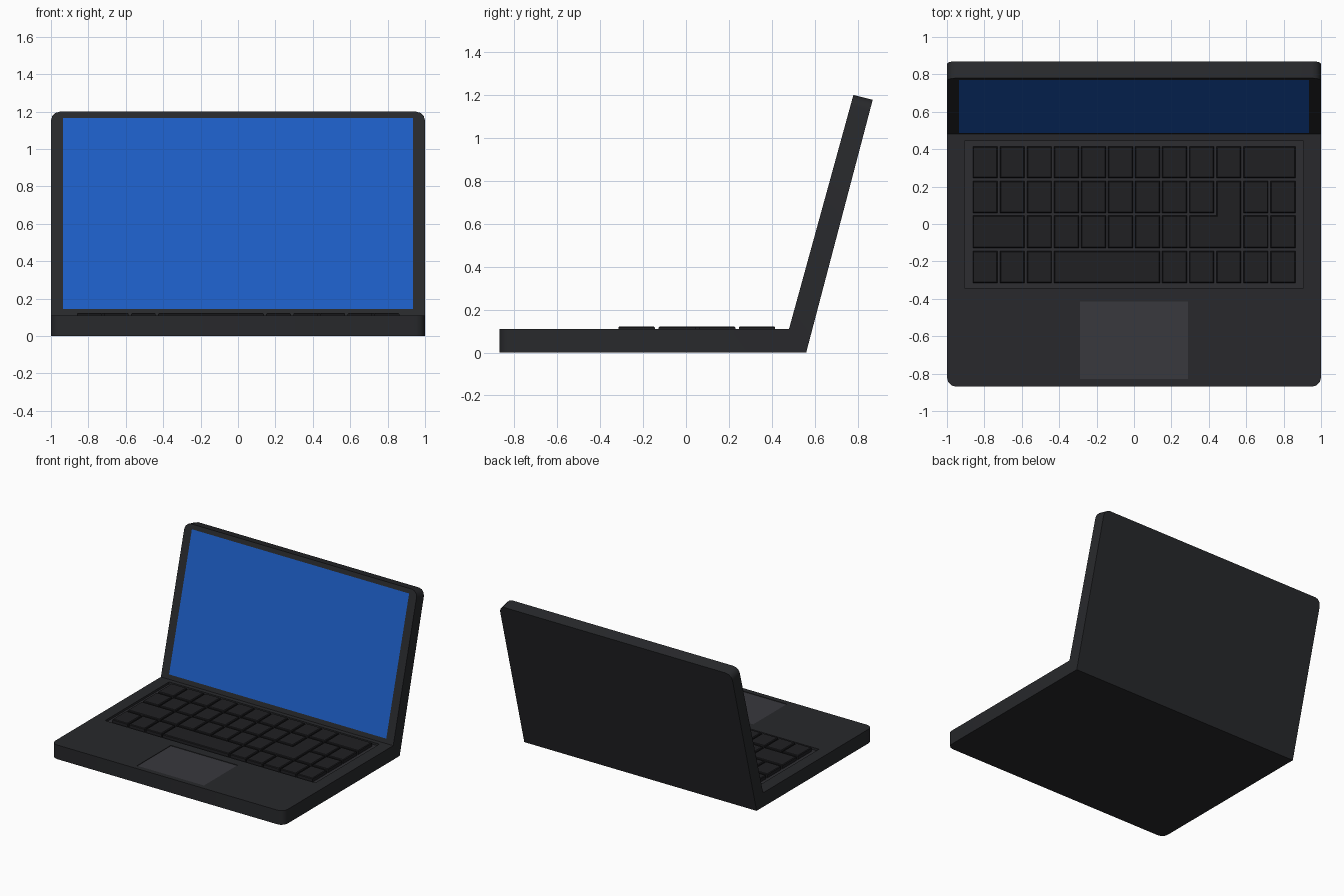
import bpy, bmesh, math
from mathutils import Vector

if "Cube" in bpy.data.objects:
    bpy.data.objects.remove(bpy.data.objects["Cube"])


def material(name, rgb):
    m = bpy.data.materials.new(name)
    m.diffuse_color = (*rgb, 1)
    m.use_nodes = True
    m.node_tree.nodes["Principled BSDF"].inputs["Base Color"].default_value = m.diffuse_color
    return m


BODY = material("dark_body", (0.021, 0.022, 0.025))
KEYS = material("key_black", (0.014, 0.014, 0.016))
PAD = material("pad_grey", (0.040, 0.040, 0.047))
WELL = material("well_grey", (0.027, 0.027, 0.031))
BLUE = material("screen_blue", (0.012, 0.11, 0.55))


def finish(name, bm, mat):
    bmesh.ops.recalc_face_normals(bm, faces=bm.faces)
    mesh = bpy.data.meshes.new(name)
    bm.to_mesh(mesh)
    bm.free()
    mesh.materials.append(mat)
    ob = bpy.data.objects.new(name, mesh)
    bpy.context.collection.objects.link(ob)
    return ob


def shell(name, inner, outer, radius=0.05, steps=3):
    """Slab between two faces, each given as (hinge, end) in the y-z plane; far corners rounded."""
    # Outline as (x, distance from the far end); None means the hinge line
    right = []
    for i in range(steps + 1):
        a = math.pi / 2 * i / steps
        right.append((1 - radius + radius * math.cos(a), radius - radius * math.sin(a)))
    outline = [(1, None)] + right + [(-x, d) for x, d in reversed(right)] + [(-1, None)]
    bm = bmesh.new()
    loops = []
    for hinge, end in (inner, outer):
        h, e = Vector((0, *hinge)), Vector((0, *end))
        u = (e - h).normalized()
        loops.append([bm.verts.new((h if d is None else e - u * d) + Vector((x, 0, 0)))
                      for x, d in outline])
    bm.faces.new(loops[0])
    bm.faces.new(loops[1])
    n = len(outline)
    for i in range(n):
        j = (i + 1) % n
        bm.faces.new((loops[0][i], loops[0][j], loops[1][j], loops[1][i]))
    return finish(name, bm, BODY)


def prism(name, pts, z0, z1, mat, chamfer=0.0):
    """Upright prism over a plan outline, with an optional chamfered top."""
    bm = bmesh.new()
    face = bm.faces.new([bm.verts.new((x, y, z0)) for x, y in pts])
    ext = bmesh.ops.extrude_face_region(bm, geom=[face])["geom"]
    for v in (g for g in ext if isinstance(g, bmesh.types.BMVert)):
        v.co.z = z1 - chamfer
    bmesh.ops.recalc_face_normals(bm, faces=bm.faces)
    if chamfer:
        top = [f for f in bm.faces if f.normal.z > 0.9]
        bmesh.ops.inset_region(bm, faces=top, thickness=chamfer, depth=chamfer,
                               use_even_offset=True)
    return finish(name, bm, mat)


def rect(x0, x1, y0, y1):
    return [(x0, y0), (x1, y0), (x1, y1), (x0, y1)]


# Base and lid, mitred together at the hinge
TOP = 0.11
base = shell("base", ((0.48, TOP), (-0.87, TOP)), ((0.56, 0), (-0.87, 0)))
lid = shell("lid", ((0.48, TOP), (0.78, 1.2)), ((0.56, 0), (0.87, 1.178)))

# Keyboard well and touchpad recess cut into the base
well_area = rect(-0.905, 0.905, -0.342, 0.445)
pad_area = rect(-0.288, 0.288, -0.83, -0.415)
for cut_name, area, depth in (("well_cutter", well_area, 0.02), ("pad_cutter", pad_area, 0.01)):
    cutter = prism(cut_name, area, TOP - depth, 0.2, BODY)
    cutter.hide_render = True
    mod = base.modifiers.new("cut", "BOOLEAN")
    mod.operation, mod.solver, mod.object = "DIFFERENCE", "EXACT", cutter
    bpy.context.view_layer.objects.active = base
    bpy.ops.object.modifier_apply(modifier=mod.name)
    bpy.data.objects.remove(cutter)

prism("keyboard_plate", well_area, TOP - 0.02, TOP - 0.017, WELL)
prism("touchpad", pad_area, TOP - 0.01, TOP - 0.004, PAD)

# Screen panel lying just proud of the lid's inner face
u = Vector((0, 0.30, 1.09)).normalized()
n = Vector((0, -u.z, u.y))
h = Vector((0, 0.48, TOP))
bm = bmesh.new()
corners = [bm.verts.new(h + u * s + n * 0.002 + Vector((x, 0, 0)))
           for x, s in ((-0.935, 0.035), (0.935, 0.035), (0.935, 1.095), (-0.935, 1.095))]
bm.faces.new(corners)
screen = finish("screen", bm, BLUE)
if screen.data.polygons[0].normal.y > 0:
    screen.data.flip_normals()

# Keys: each row lists (first column, width in columns)
PITCH, LEFT, GAP = 0.1447, -0.868, 0.006
ROWS = [
    (0.247, 0.415, [(c, 1) for c in range(10)] + [(10, 2)]),
    (0.060, 0.230, [(c, 1) for c in range(9)] + [(10, 1), (11, 1)]),
    (-0.127, 0.045, [(0, 2)] + [(c, 1) for c in range(2, 8)] + [(10, 1), (11, 1)]),
    (-0.315, -0.145, [(0, 1), (1, 1), (2, 1), (3, 4)] + [(c, 1) for c in range(7, 12)]),
]


def col(c):
    return LEFT + PITCH * c


for r, (y0, y1, keys) in enumerate(ROWS):
    for c, w in keys:
        prism(f"key_{r}_{c}", rect(col(c) + GAP, col(c + w) - GAP, y0, y1),
              TOP - 0.018, 0.122, KEYS, 0.005)

# L-shaped enter key spanning the middle rows
xa, xb, xc = col(8) + GAP, col(9) + GAP, col(10) - GAP
prism("enter_key", [(xa, -0.127), (xc, -0.127), (xc, 0.230), (xb, 0.230), (xb, 0.045), (xa, 0.045)],
      TOP - 0.018, 0.122, KEYS, 0.005)

# Smooth the rounded corners, keep hard edges
for ob in (base, lid):
    bpy.ops.object.select_all(action="DESELECT")
    ob.select_set(True)
    bpy.context.view_layer.objects.active = ob
    bpy.ops.object.shade_smooth_by_angle(angle=math.radians(35))
